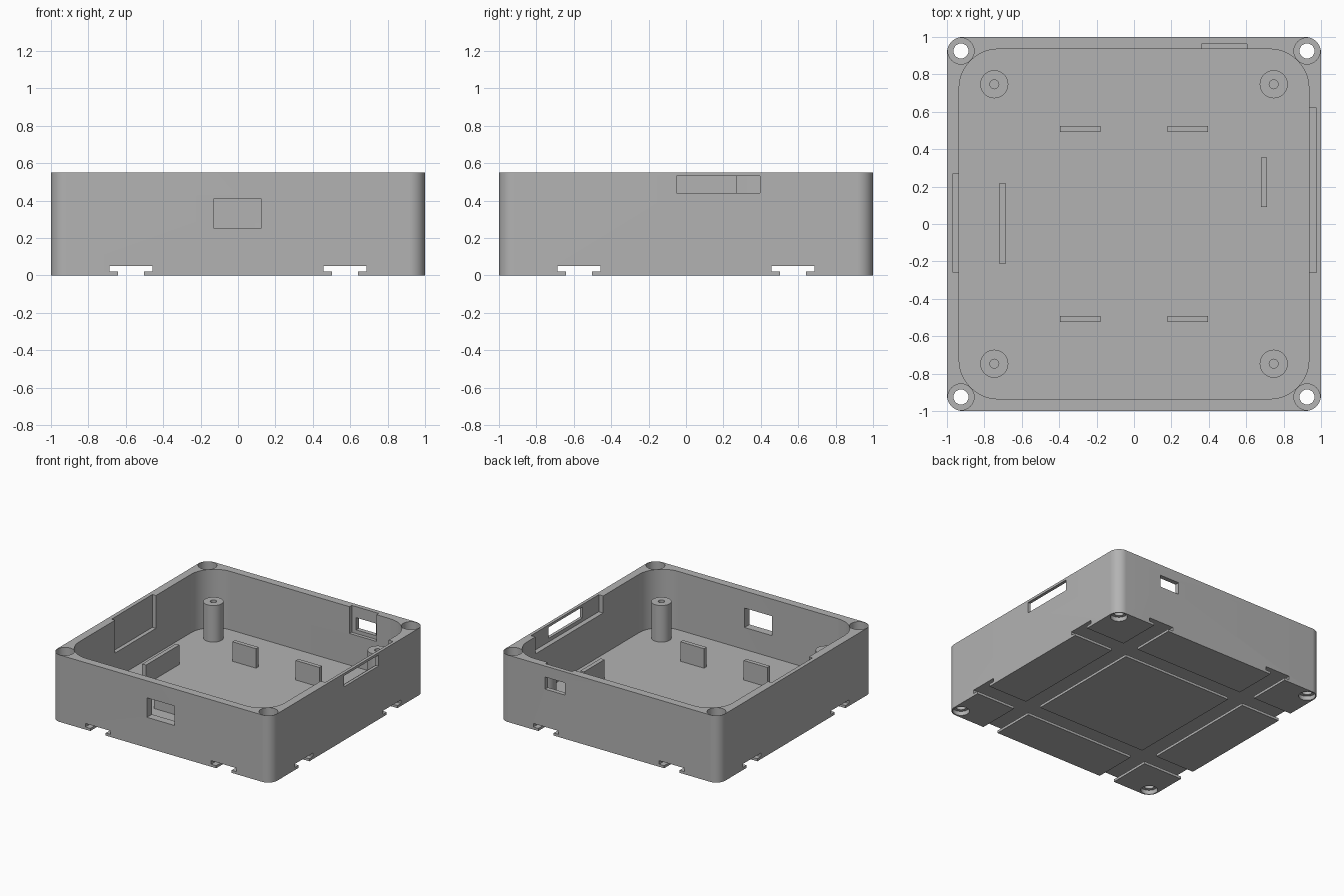
import bpy
import bmesh
from math import sin, cos, pi

if "Cube" in bpy.data.objects:
    bpy.data.objects.remove(bpy.data.objects["Cube"], do_unlink=True)

grey = bpy.data.materials.new("plain grey")
grey.use_nodes = True
grey.diffuse_color = (0.45, 0.45, 0.45, 1)
grey.node_tree.nodes["Principled BSDF"].inputs["Base Color"].default_value = grey.diffuse_color

HEIGHT, FLOOR, INNER = 0.55, 0.07, 0.935
SIGNS = (-1, 1)
CORNERS = [(sx, sy) for sx in SIGNS for sy in SIGNS]


def prism(name, points, z0, z1):
    """Extrude an outline between two heights."""
    bm = bmesh.new()
    face = bm.faces.new([bm.verts.new((x, y, z0)) for x, y in points])
    top = bmesh.ops.extrude_face_region(bm, geom=[face])["geom"]
    bmesh.ops.translate(bm, vec=(0, 0, z1 - z0),
                        verts=[v for v in top if isinstance(v, bmesh.types.BMVert)])
    bmesh.ops.recalc_face_normals(bm, faces=bm.faces)
    mesh = bpy.data.meshes.new(name)
    bm.to_mesh(mesh)
    bm.free()
    mesh.materials.append(grey)
    obj = bpy.data.objects.new(name, mesh)
    bpy.context.collection.objects.link(obj)
    return obj


def block(name, x0, x1, y0, y1, z0, z1):
    return prism(name, [(x0, y0), (x1, y0), (x1, y1), (x0, y1)], z0, z1)


def disc(name, x, y, r, z0, z1, n=48):
    return prism(name, [(x + r * cos(2 * pi * i / n), y + r * sin(2 * pi * i / n))
                        for i in range(n)], z0, z1)


def rounded(name, half, r, z0, z1, n=14):
    points = []
    for q, (sx, sy) in enumerate([(1, 1), (-1, 1), (-1, -1), (1, -1)]):
        for i in range(n + 1):
            a = (q + i / n) * pi / 2
            points.append((sx * (half - r) + r * cos(a), sy * (half - r) + r * sin(a)))
    return prism(name, points, z0, z1)


def cut(obj, cutter):
    """Subtract the cutter, then discard it."""
    mod = obj.modifiers.new("cut", "BOOLEAN")
    mod.operation, mod.solver, mod.object = "DIFFERENCE", "EXACT", cutter
    graph = bpy.context.evaluated_depsgraph_get()
    mesh = bpy.data.meshes.new_from_object(obj.evaluated_get(graph))
    obj.modifiers.clear()
    obj.data = mesh
    bpy.data.objects.remove(cutter, do_unlink=True)


# Tray with rounded cavity
tray = rounded("tray", 1, 0.084, 0, HEIGHT)
cut(tray, rounded("cavity", INNER, 0.21, FLOOR, 1))

# Corner screw holes, bored wider at both ends
for sx, sy in CORNERS:
    x, y = sx * 0.925, sy * 0.925
    cut(tray, disc("upper_bore", x, y, 0.07, FLOOR, 1))
    cut(tray, disc("screw_hole", x, y, 0.04, -1, 0.1))
    cut(tray, disc("lower_bore", x, y, 0.064, -1, 0.035))

# Crossing T-shaped grooves under the floor
for s in SIGNS:
    for half, z0, z1 in ((0.07, -0.1, 0.03), (0.115, 0.021, 0.05)):
        a, b = s * 0.572 - half, s * 0.572 + half
        cut(tray, block("groove", a, b, -2, 2, z0, z1))
        cut(tray, block("groove", -2, 2, a, b, z0, z1))

# Wall openings and inner recesses that reach the rim
openings = [
    ("front_port", -0.128, 0.122, -2, -0.9, 0.25, 0.41),
    ("back_recess", 0.36, 0.605, 0.9, 0.963, 0.33, 1),
    ("back_port", 0.40, 0.58, 0.9, 2, 0.36, 0.46),
    ("right_recess", 0.9, 0.975, -0.26, 0.62, 0.41, 1),
    ("right_port", 0.9, 2, -0.05, 0.395, 0.44, 0.53),
    ("left_recess", -0.967, -0.9, -0.26, 0.27, 0.28, 1),
]
for spec in openings:
    cut(tray, block(*spec))
parts = [tray]

# Hollow standoffs
for sx, sy in CORNERS:
    post = disc("standoff", sx * 0.747, sy * 0.747, 0.075, FLOOR - 0.005, 0.37)
    cut(post, disc("pilot_hole", sx * 0.747, sy * 0.747, 0.024, 0.12, 1, 24))
    parts.append(post)

# Upright locating ribs
RIB = 0.23
for sx, sy in CORNERS:
    xs = sorted((sx * 0.18, sx * 0.395))
    parts.append(block("locating_rib", *xs, sy * 0.508 - 0.017, sy * 0.508 + 0.017,
                       FLOOR - 0.005, RIB))
parts.append(block("left_side_rib", -0.72, -0.686, -0.215, 0.22, FLOOR - 0.005, RIB))
parts.append(block("right_side_rib", 0.678, 0.712, 0.09, 0.355, FLOOR - 0.005, RIB))

# Smooth curved walls, keep crisp edges
bpy.ops.object.select_all(action="DESELECT")
for obj in parts:
    obj.select_set(True)
bpy.context.view_layer.objects.active = tray
bpy.ops.object.shade_smooth_by_angle(angle=pi / 6)
